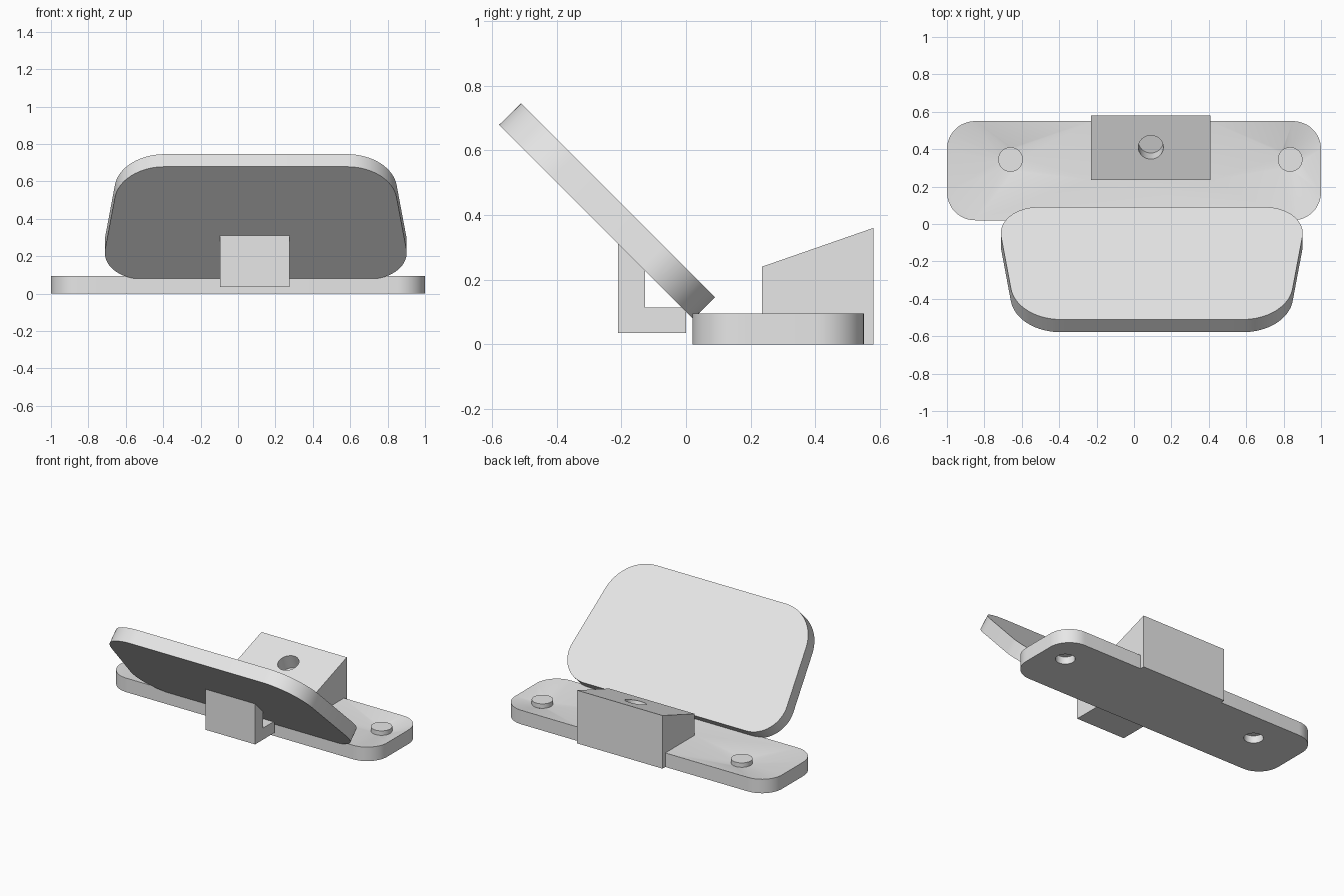
import bpy, bmesh, math
from mathutils import Vector

if "Cube" in bpy.data.objects:
    bpy.data.objects.remove(bpy.data.objects["Cube"])

grey = bpy.data.materials.new("plain_grey")
grey.diffuse_color = (0.8, 0.8, 0.8, 1)
grey.use_nodes = True
grey.node_tree.nodes["Principled BSDF"].inputs["Base Color"].default_value = grey.diffuse_color


def finish(bm, name):
    """Turn a bmesh into a smooth-by-angle object."""
    bmesh.ops.recalc_face_normals(bm, faces=bm.faces)
    me = bpy.data.meshes.new(name)
    bm.to_mesh(me)
    bm.free()
    me.materials.append(grey)
    me.shade_smooth()
    me.set_sharp_from_angle(angle=math.radians(30))
    ob = bpy.data.objects.new(name, me)
    bpy.context.collection.objects.link(ob)
    return ob


def rounded(corners, steps=12):
    """Outline from (x, y, tangent length) corners, with circular fillets."""
    out = []
    n = len(corners)
    for i, (x, y, d) in enumerate(corners):
        p = Vector((x, y))
        if d == 0:
            out.append(p)
            continue
        a = (Vector(corners[i - 1][:2]) - p).normalized()
        b = (Vector(corners[(i + 1) % n][:2]) - p).normalized()
        w = math.sin(a.angle(b) / 2)
        for k in range(steps + 1):
            t = k / steps
            c0, c1, c2 = (1 - t) ** 2, 2 * t * (1 - t) * w, t * t
            out.append(((p + a * d) * c0 + p * c1 + (p + b * d) * c2) / (c0 + c1 + c2))
    return out


def prism(name, points, depth):
    """Extrude a closed 3D profile along a vector."""
    bm = bmesh.new()
    face = bm.faces.new([bm.verts.new(p) for p in points])
    new = bmesh.ops.extrude_face_region(bm, geom=[face])["geom"]
    bmesh.ops.translate(bm, vec=depth, verts=[v for v in new if isinstance(v, bmesh.types.BMVert)])
    return finish(bm, name)


# Base plate: notched around the block, dished around two flush pins
def loop(bm, pts, z):
    vs = [bm.verts.new((p[0], p[1], z)) for p in pts]
    es = [bm.edges.new((vs[i - 1], vs[i])) for i in range(len(vs))]
    return vs, es


def wall(bm, a, b):
    for i in range(len(a)):
        bm.faces.new((a[i - 1], a[i], b[i], b[i - 1]))


def circle(cx, cy, r, n=32):
    return [(cx + r * math.cos(math.tau * i / n), cy + r * math.sin(math.tau * i / n)) for i in range(n)]


TOP, DISH, RECESS = 0.095, 0.065, 0.05
outline = rounded([(-1, 0.02, 0.15), (1, 0.02, 0.15), (1, 0.55, 0.15),
                   (0.41, 0.55, 0), (0.41, 0.235, 0), (-0.23, 0.235, 0), (-0.23, 0.55, 0),
                   (-1, 0.55, 0.15)])
bm = bmesh.new()
low, low_edges = loop(bm, outline, 0)
high, high_edges = loop(bm, outline, TOP)
dish_verts = []
pins = []
for cx in (-0.66, 0.835):
    ring, ring_edges = loop(bm, circle(cx, 0.345, 0.066), TOP)
    hole, hole_edges = loop(bm, circle(cx, 0.345, 0.06), 0)
    high_edges += ring_edges
    low_edges += hole_edges
    dish_verts += ring
    pins.append((cx, ring, hole))
bmesh.ops.triangle_fill(bm, use_beauty=True, edges=high_edges, normal=(0, 0, 1))
bmesh.ops.triangle_fill(bm, use_beauty=True, edges=low_edges, normal=(0, 0, -1))
for v in dish_verts:
    v.co.z = DISH
wall(bm, low, high)
for cx, ring, hole in pins:
    cap, _ = loop(bm, circle(cx, 0.345, 0.066), TOP)
    floor, _ = loop(bm, circle(cx, 0.345, 0.06), RECESS)
    wall(bm, ring, cap)
    bm.faces.new(cap)
    wall(bm, hole, floor)
    bm.faces.new(floor)
finish(bm, "base_plate")

# Wedge block with a blind hole square to its slope
block = prism("wedge_block", [(-0.23, y, z) for y, z in
              ((0.235, 0), (0.58, 0), (0.58, 0.36), (0.235, 0.24))], (0.64, 0, 0))
slope = math.atan2(0.12, 0.345)
bpy.ops.mesh.primitive_cylinder_add(vertices=32, radius=0.067, depth=0.2,
                                    location=(0.09, 0.41, 0.301), rotation=(slope, 0, 0))
cutter = bpy.context.object
cutter.name = "hole_cutter"
cutter.hide_render = True
cut = block.modifiers.new("hole", "BOOLEAN")
cut.operation = "DIFFERENCE"
cut.solver = "EXACT"
cut.object = cutter
bpy.context.view_layer.objects.active = block
bpy.ops.object.modifier_apply(modifier="hole")
bpy.data.objects.remove(cutter)
block.data.shade_smooth()
block.data.set_sharp_from_angle(angle=math.radians(30))

# Tilted panel: rounded trapezoid leaning forward at 45 degrees
MID, S = 0.095, math.sqrt(0.5)
shape = rounded([(-0.835, 0, 0.225), (0.835, 0, 0.225), (0.722, 0.849, 0.235), (-0.722, 0.849, 0.235)], 16)
prism("tilted_panel", [(MID + p.x, 0.022 - p.y * S, 0.078 + p.y * S) for p in shape], (0, 0.068, 0.067))

# L-shaped bracket under the panel
prism("support_bracket", [(-0.095, y, z) for y, z in
      ((-0.21, 0.035), (0, 0.035), (0, 0.1), (-0.013, 0.113), (-0.127, 0.113),
       (-0.127, 0.227), (-0.21, 0.31))], (0.37, 0, 0))
